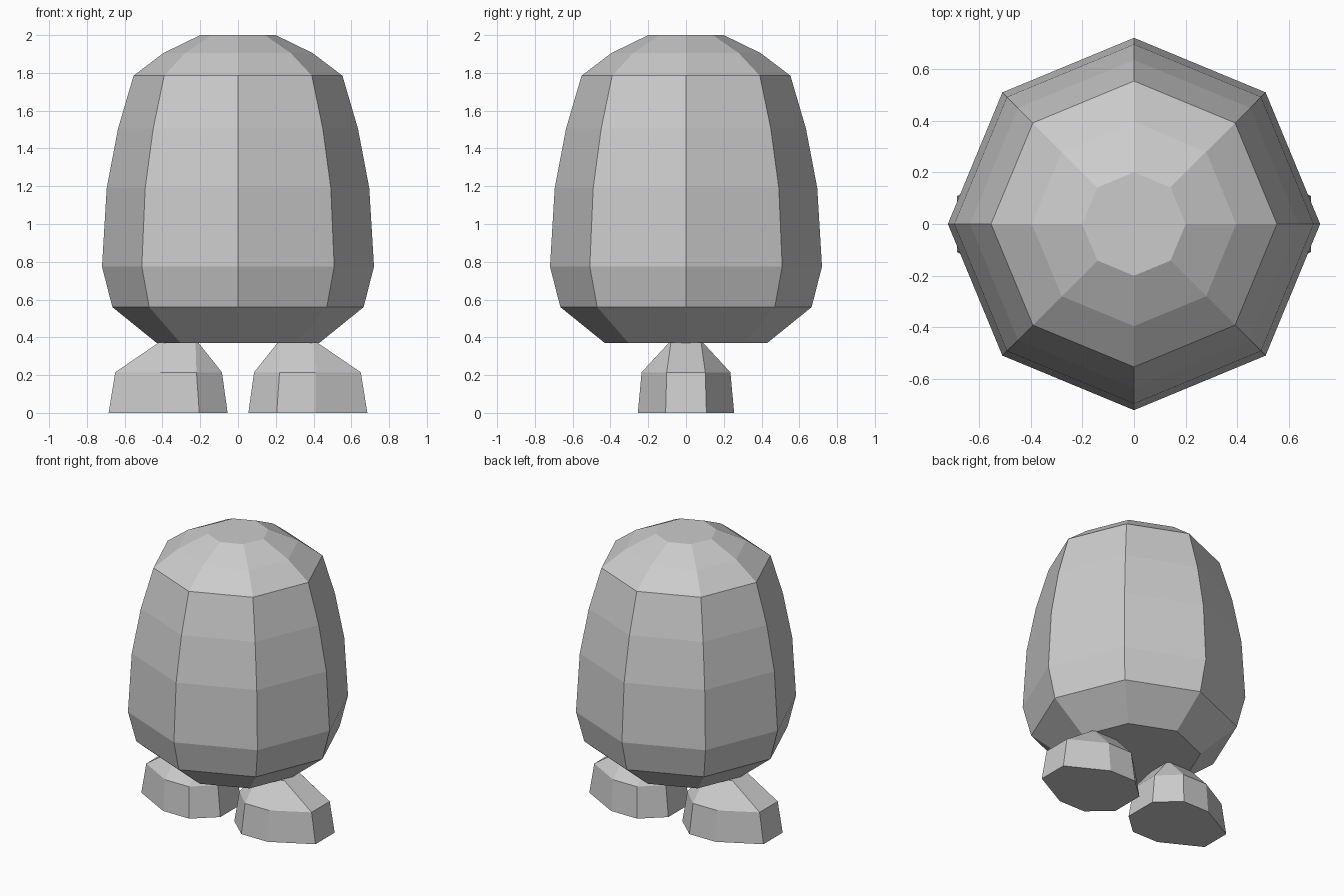
import bpy, bmesh, math

cube = bpy.data.objects.get("Cube")
if cube:
    bpy.data.objects.remove(cube, do_unlink=True)

grey = bpy.data.materials.new("plain_grey")
grey.use_nodes = True
colour = (0.6, 0.6, 0.6, 1)
grey.diffuse_color = colour
grey.node_tree.nodes["Principled BSDF"].inputs["Base Color"].default_value = colour


def loft(name, rings):
    """Join rings of points, bottom to top, into one closed flat-shaded solid."""
    bm = bmesh.new()
    loops = [[bm.verts.new(p) for p in ring] for ring in rings]
    for low, high in zip(loops, loops[1:]):
        n = len(low)
        for i in range(n):
            j = (i + 1) % n
            bm.faces.new((low[i], low[j], high[j], high[i]))
    bm.faces.new(loops[0][::-1])
    bm.faces.new(loops[-1])
    bmesh.ops.recalc_face_normals(bm, faces=bm.faces[:])
    mesh = bpy.data.meshes.new(name)
    bm.to_mesh(mesh)
    bm.free()
    mesh.materials.append(grey)
    obj = bpy.data.objects.new(name, mesh)
    bpy.context.collection.objects.link(obj)
    return obj


def octagon(radius, z):
    angles = [math.tau * i / 8 for i in range(8)]
    return [(radius * math.cos(a), radius * math.sin(a), z) for a in angles]


def foot_ring(side, z, xs, ys):
    """Eight-sided outline from x stations (inner to outer) and half widths."""
    front = [(side * x, -y, z) for x, y in zip(xs, ys)]
    back = [(x, -y, z) for x, y, z in reversed(front)]
    return front + back


# Egg-shaped body: radius and height of each ring
body_profile = [(0.43, 0.37), (0.665, 0.56), (0.72, 0.775), (0.695, 1.19),
                (0.635, 1.505), (0.553, 1.785), (0.395, 1.905), (0.2, 2.0)]
loft("body", [octagon(r, z) for r, z in body_profile])

# Feet: stretched outward, tapering to a narrow ankle under the body
foot_profile = [
    (0.0, (0.055, 0.205, 0.41, 0.685), (0.12, 0.255, 0.255, 0.108)),
    (0.215, (0.085, 0.22, 0.41, 0.65), (0.105, 0.235, 0.235, 0.102)),
    (0.372, (0.21, 0.225, 0.405, 0.42), (0.08, 0.09, 0.09, 0.08)),
]
for name, side in (("left_foot", 1), ("right_foot", -1)):
    loft(name, [foot_ring(side, *row) for row in foot_profile])
